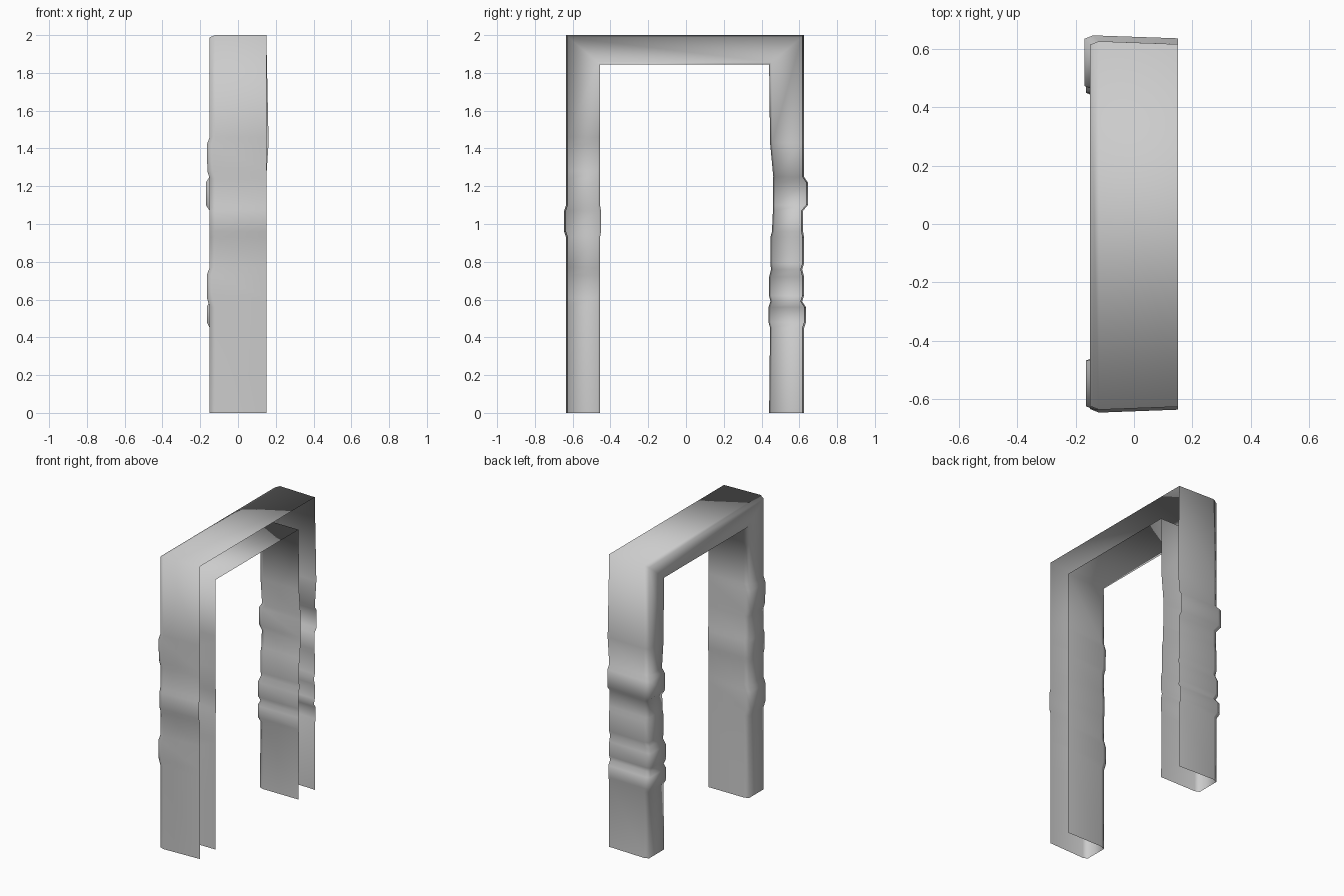
import bpy
import bmesh
from mathutils import Vector

default = bpy.data.objects.get("Cube")
if default:
    bpy.data.objects.remove(default, do_unlink=True)

# Overall sizes of the open channel frame
HALF_DEPTH = 0.15
BEVEL_X = 0.03
BEVEL_Y = 0.012
FLARE = 0.01
TOP, SOFFIT = 2.0, 1.845

# Rows up each post: height, outer swell, inner swell, swell of the closed side
FRONT_ROWS = [
    (0, 0, 0, 0), (.56, 0, 0, 0), (.61, 0, 0, .015), (.73, 0, 0, .015),
    (.77, 0, 0, 0), (.93, 0, 0, 0), (.96, .01, .005, 0), (1.07, .01, .005, 0),
    (1.1, 0, 0, 0), (1.24, 0, 0, 0), (1.28, 0, 0, .012), (1.42, 0, 0, .015),
    (1.46, 0, 0, 0),
]
BACK_ROWS = [
    (0, 0, 0, 0), (.45, 0, -.005, 0), (.48, .01, .003, .015), (.56, .01, .003, .015),
    (.59, -.01, -.007, .002), (.62, 0, 0, .015), (.72, 0, 0, .015),
    (.76, -.01, -.01, 0), (.79, 0, -.007, 0), (.93, 0, -.007, 0),
    (.96, -.005, -.015, 0), (1.07, -.005, -.02, 0), (1.1, .02, -.02, .02),
    (1.22, .02, -.02, .02), (1.25, 0, -.022, 0), (1.43, 0, -.005, 0),
]


def ring(side, outer, inner, z_out, z_in, swell=0, lip=0):
    """Channel cross-section, open towards +x, between outer and inner edges."""
    drop = BEVEL_Y if z_out != z_in else 0
    back = -HALF_DEPTH - swell
    section = [
        (HALF_DEPTH + lip, outer - FLARE, z_out),
        (back + BEVEL_X, outer, z_out),
        (back, outer - BEVEL_Y, z_out - drop),
        (back, inner + BEVEL_Y, z_in + drop),
        (back + BEVEL_X, inner, z_in),
        (HALF_DEPTH, inner, z_in),
    ]
    return [Vector((x, side * y, z)) for x, y, z in section]


def post(side, rows, outer, inner, lip_height=None):
    """Rings of one post from the floor up to its mitred corner."""
    rings = []
    for z, d_out, d_in, swell in rows:
        lip = BEVEL_Y if z == lip_height else 0
        rings.append(ring(side, outer + d_out, inner - d_in, z, z, swell, lip))
    rings.append(ring(side, outer, inner, TOP, SOFFIT))
    return rings


# Front post, lintel and back post form one continuous sheet
rings = post(-1, FRONT_ROWS, .635, .455)
rings += reversed(post(1, BACK_ROWS, .625, .44, lip_height=1.43))

bm = bmesh.new()
loops = [[bm.verts.new(p) for p in points] for points in rings]
for low, high in zip(loops, loops[1:]):
    for a, b, c, d in zip(low, low[1:], high[1:], high):
        bm.faces.new((a, b, c, d)).smooth = True
bmesh.ops.recalc_face_normals(bm, faces=bm.faces)

# Turn the sheet so the closed side faces outwards
closed = min(bm.faces, key=lambda f: f.calc_center_median().x)
if closed.normal.x > 0:
    bmesh.ops.reverse_faces(bm, faces=bm.faces)

mesh = bpy.data.meshes.new("door_frame")
bm.to_mesh(mesh)
bm.free()
frame = bpy.data.objects.new("door_frame", mesh)
bpy.context.collection.objects.link(frame)

# Plain grey finish
grey = bpy.data.materials.new("plain_grey")
grey.use_nodes = True
colour = (.6, .6, .6, 1)
grey.diffuse_color = colour
grey.node_tree.nodes["Principled BSDF"].inputs["Base Color"].default_value = colour
mesh.materials.append(grey)
